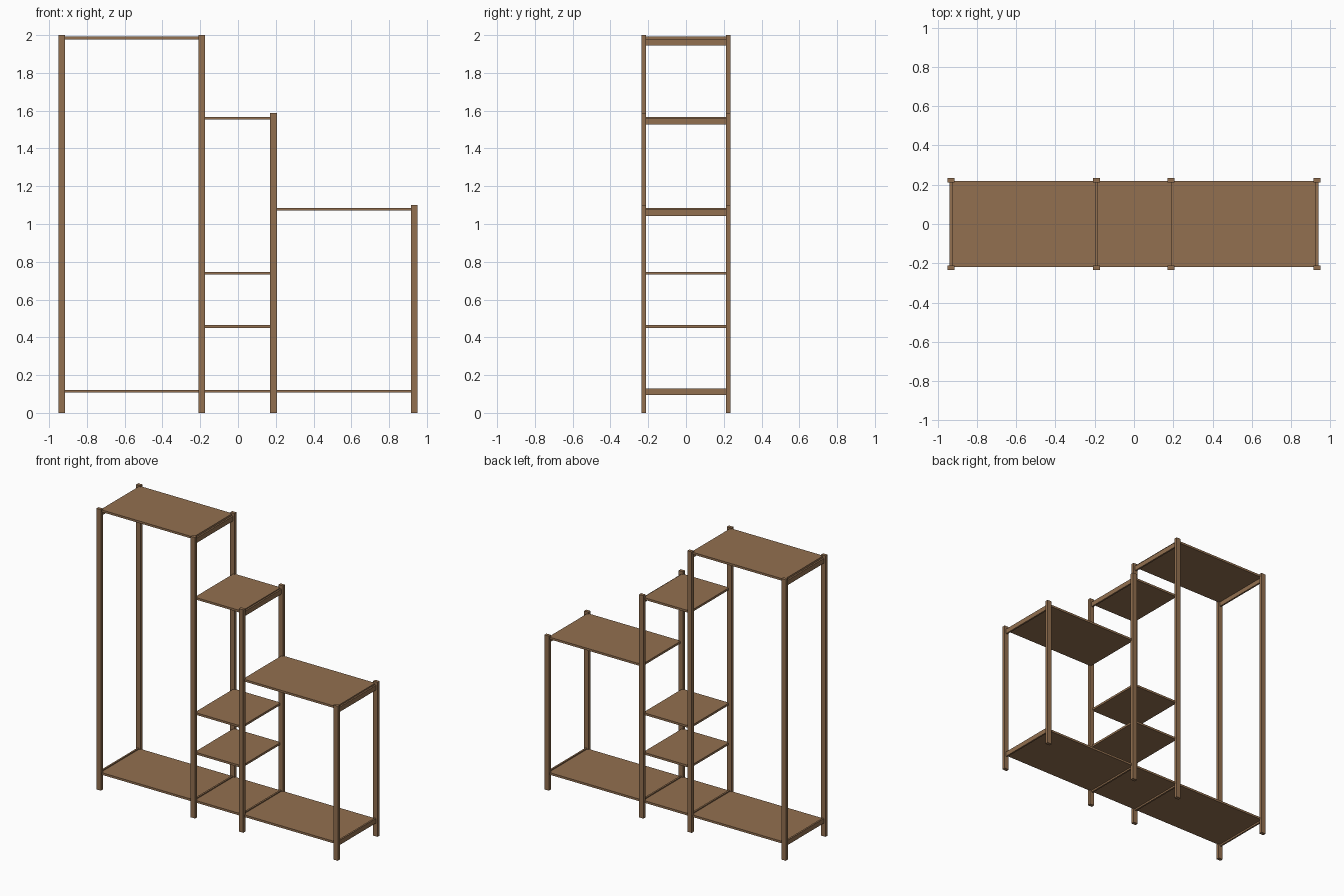
import bpy

cube = bpy.data.objects.get("Cube")
if cube:
    bpy.data.objects.remove(cube, do_unlink=True)

wood = bpy.data.materials.new("warm brown wood")
wood.use_nodes = True
wood.diffuse_color = (0.29, 0.162, 0.08, 1)
wood.node_tree.nodes["Principled BSDF"].inputs["Base Color"].default_value = wood.diffuse_color


def box(name, x, y, z):
    """Box from (low, high) pairs on each axis."""
    bpy.ops.mesh.primitive_cube_add(size=1, location=[sum(r) / 2 for r in (x, y, z)])
    ob = bpy.context.object
    ob.name = name
    ob.scale = [r[1] - r[0] for r in (x, y, z)]
    bpy.ops.object.transform_apply(location=False, rotation=False, scale=True)
    ob.data.materials.append(wood)
    return ob


POST_W, POST_IN, POST_OUT = 0.035, 0.211, 0.235
RAIL_T, RAIL_H = 0.012, 0.034
SHELF_Y, SHELF_T, GAP = 0.22, 0.015, 0.005

# Upright frames: position, post height, top of the upper rail
frames = {
    "right_end": (-0.933, 2.0, 1.979),
    "right_inner": (-0.192, 2.0, 1.979),
    "left_inner": (0.188, 1.587, 1.56),
    "left_end": (0.933, 1.1, 1.076),
}
for name, (x, height, rail_top) in frames.items():
    span = (x - POST_W / 2, x + POST_W / 2)
    box(name + "_front_post", span, (-POST_OUT, -POST_IN), (0, height))
    box(name + "_back_post", span, (POST_IN, POST_OUT), (0, height))
    thin = (x - RAIL_T / 2, x + RAIL_T / 2)
    for label, top in (("upper", rail_top), ("lower", 0.129)):
        box(f"{name}_{label}_rail", thin, (-POST_IN, POST_IN), (top - RAIL_H, top))

# Shelves of each bay, by the height of their top face
bays = {
    "tall_bay": ("right_end", "right_inner", (0.122, 1.992)),
    "middle_bay": ("right_inner", "left_inner", (0.122, 0.465, 0.747, 1.567)),
    "low_bay": ("left_inner", "left_end", (0.122, 1.086)),
}
for name, (a, b, tops) in bays.items():
    span = (frames[a][0] + GAP, frames[b][0] - GAP)
    for i, top in enumerate(tops, 1):
        box(f"{name}_shelf_{i}", span, (-SHELF_Y, SHELF_Y), (top - SHELF_T, top))
